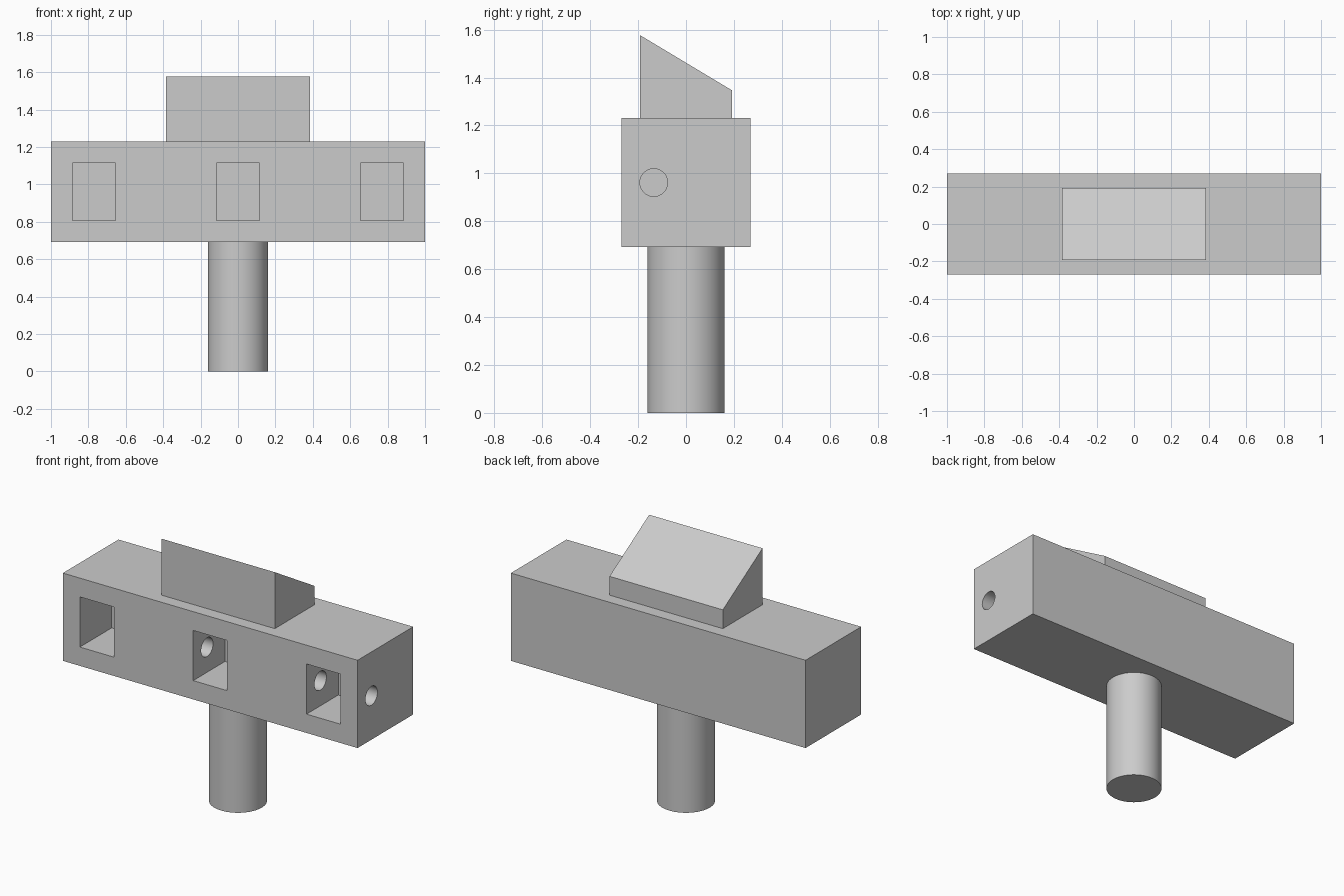
import bpy
import bmesh
from math import radians, pi
from mathutils import Matrix, Vector

if "Cube" in bpy.data.objects:
    bpy.data.objects.remove(bpy.data.objects["Cube"], do_unlink=True)

U = 1 / 13  # design unit: the bar is 26 units long

grey = bpy.data.materials.new("plain grey")
grey.use_nodes = True
grey.diffuse_color = (0.6, 0.6, 0.6, 1)
grey.node_tree.nodes["Principled BSDF"].inputs["Base Color"].default_value = (0.6, 0.6, 0.6, 1)


def add_object(name, bm):
    bmesh.ops.recalc_face_normals(bm, faces=bm.faces)
    mesh = bpy.data.meshes.new(name)
    bm.to_mesh(mesh)
    bm.free()
    mesh.materials.append(grey)
    obj = bpy.data.objects.new(name, mesh)
    bpy.context.collection.objects.link(obj)
    return obj


def box(name, low, high):
    low, high = Vector(low) * U, Vector(high) * U
    bm = bmesh.new()
    bmesh.ops.create_cube(bm, size=1, matrix=Matrix.Translation((low + high) / 2)
                          @ Matrix.Diagonal((*(high - low), 1)))
    return add_object(name, bm)


def cylinder(name, radius, length, centre, turn=Matrix()):
    bm = bmesh.new()
    bmesh.ops.create_cone(bm, cap_ends=True, segments=64, radius1=radius * U, radius2=radius * U,
                          depth=length * U, matrix=Matrix.Translation(Vector(centre) * U) @ turn)
    return add_object(name, bm)


def select_only(obj):
    bpy.ops.object.select_all(action='DESELECT')
    obj.select_set(True)
    bpy.context.view_layer.objects.active = obj


def cut(target, cutter):
    cutter.hide_render = True
    select_only(target)
    mod = target.modifiers.new("cut", 'BOOLEAN')
    mod.operation = 'DIFFERENCE'
    mod.solver = 'EXACT'
    mod.object = cutter
    bpy.ops.object.modifier_apply(modifier=mod.name)
    bpy.data.objects.remove(cutter, do_unlink=True)


# Crossbar with three front pockets
bar = box("crossbar", (-13, -3.5, 9), (13, 3.5, 16))
for x in (-10, 0, 10):
    cut(bar, box("pocket_cutter", (x - 1.5, -4.5, 10.5), (x + 1.5, 0.5, 14.5)))

# Bore from the +x end through to the far pocket
cut(bar, cylinder("bore_cutter", 0.75, 24, (2, -1.75, 12.5), Matrix.Rotation(pi / 2, 4, 'Y')))

# Round post
post = cylinder("post", 2.1, 9, (0, 0, 4.5))

# Sloped block on top: lower the rear top edge
wedge = box("sloped_block", (-5, -2.5, 16), (5, 2.5, 20.5))
for v in wedge.data.vertices:
    if v.co.y > 0 and v.co.z > 17 * U:
        v.co.z = 17.5 * U

for obj in (bar, post):
    select_only(obj)
    bpy.ops.object.shade_smooth_by_angle(angle=radians(30))
